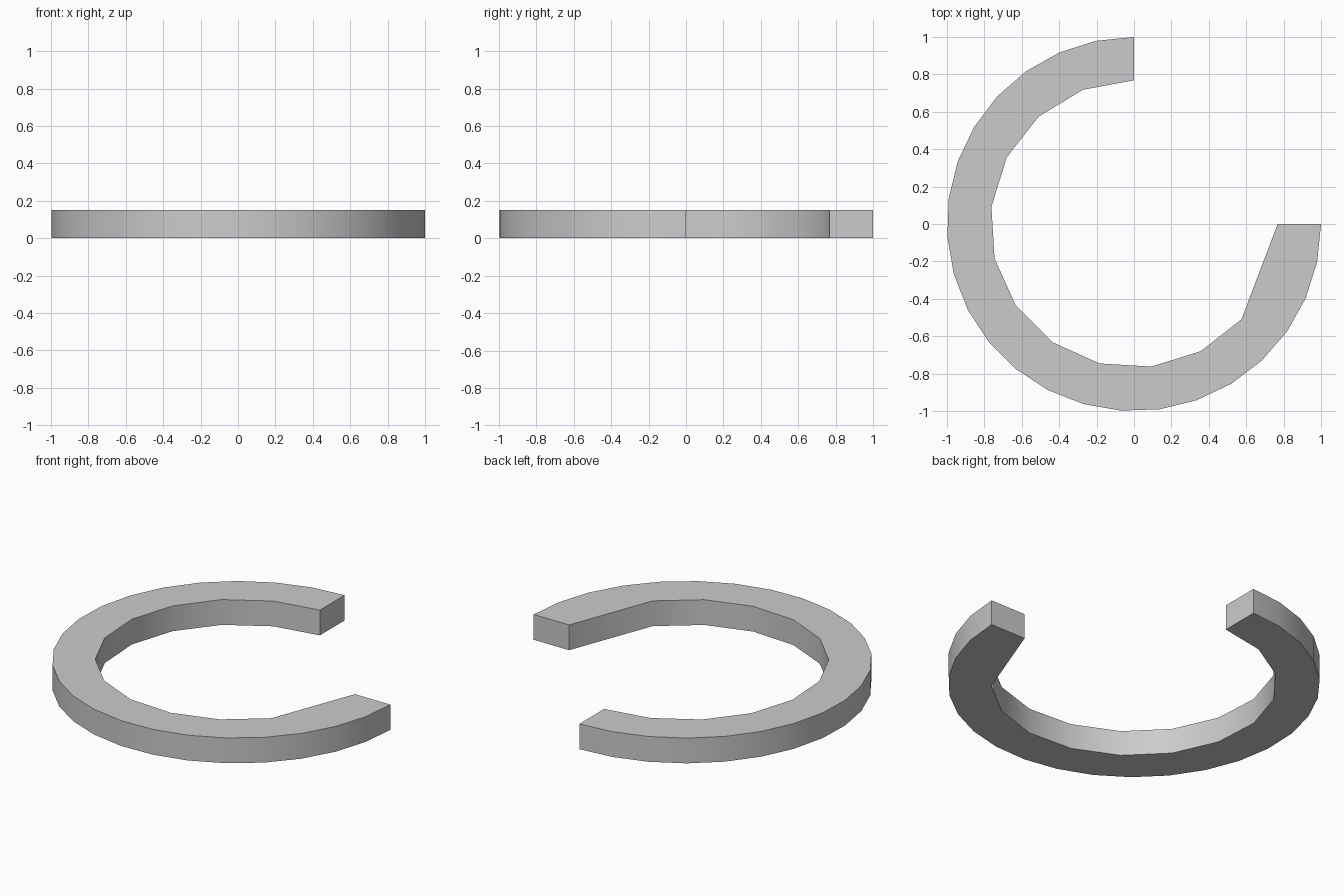
import bpy, bmesh
from math import radians, cos, sin

if "Cube" in bpy.data.objects:
    bpy.data.objects.remove(bpy.data.objects["Cube"])

OUTER_R, INNER_R, HEIGHT = 1.0, 0.768, 0.15


def arc(radius, segments):
    """Three-quarter arc from +y round to +x through -x and -y."""
    angles = [radians(90 + 270 * i / segments) for i in range(segments + 1)]
    return [(radius * cos(a), radius * sin(a), 0) for a in angles]


# Outline: fine outer arc, coarser inner arc with its second-to-last point left out
outer = arc(OUTER_R, 23)
inner = arc(INNER_R, 13)
del inner[-2]

# Open ring extruded straight up from the outline
bm = bmesh.new()
base = bm.faces.new([bm.verts.new(p) for p in outer + inner[::-1]])
extruded = bmesh.ops.extrude_face_region(bm, geom=[base], use_keep_orig=True)
top_verts = [g for g in extruded["geom"] if isinstance(g, bmesh.types.BMVert)]
bmesh.ops.translate(bm, verts=top_verts, vec=(0, 0, HEIGHT))
bmesh.ops.recalc_face_normals(bm, faces=bm.faces)

mesh = bpy.data.meshes.new("open_ring")
bm.to_mesh(mesh)
bm.free()
ring = bpy.data.objects.new("open_ring", mesh)
bpy.context.collection.objects.link(ring)

# Smooth curved walls, sharp rims and ends
bpy.context.view_layer.objects.active = ring
ring.select_set(True)
bpy.ops.object.shade_smooth_by_angle(angle=radians(40))
